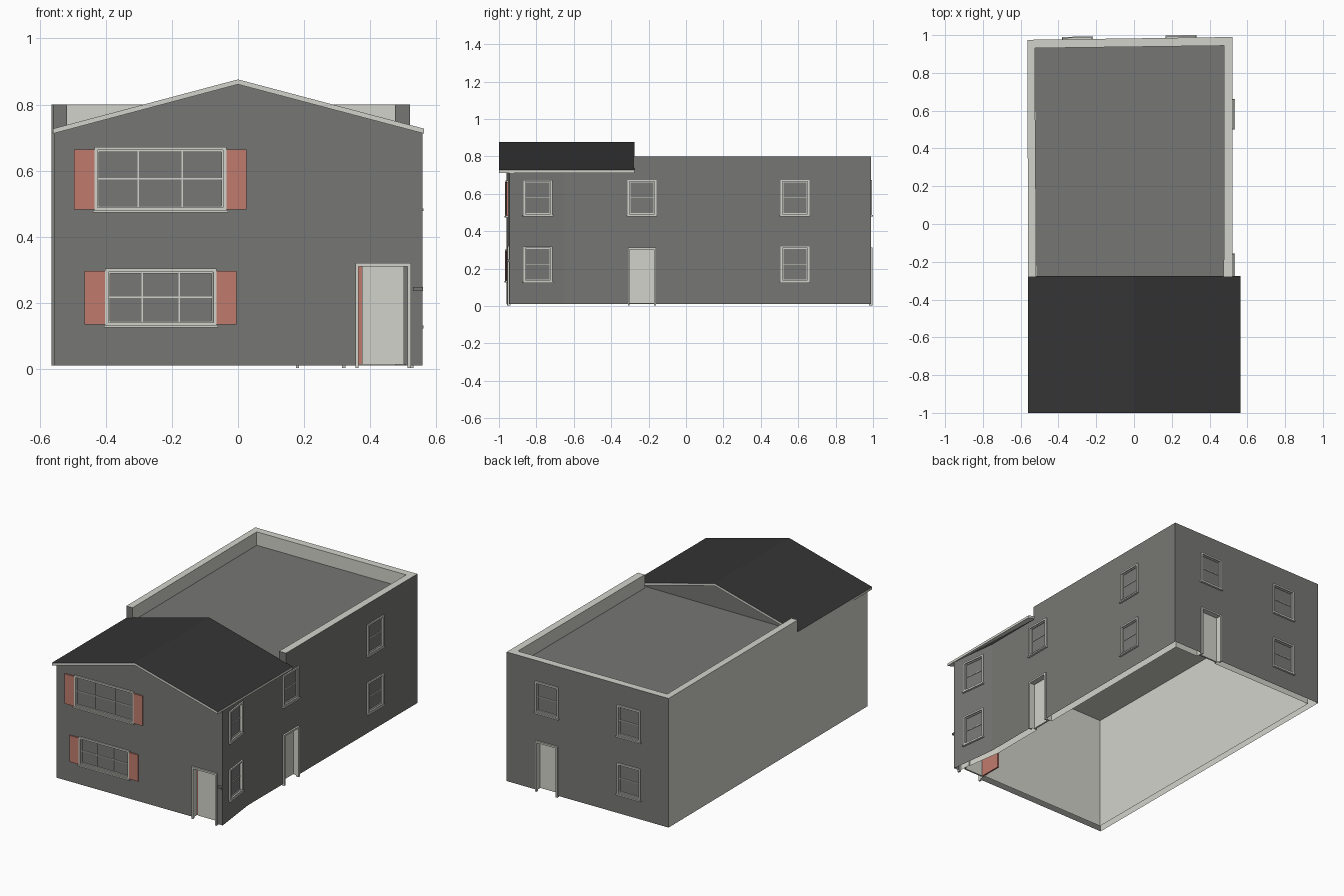
import bpy
import bmesh
from mathutils import Vector

cube = bpy.data.objects.get("Cube")
if cube:
    bpy.data.objects.remove(cube, do_unlink=True)


def material(name, rgb):
    m = bpy.data.materials.new(name)
    m.use_nodes = True
    m.diffuse_color = (*rgb, 1)
    m.node_tree.nodes["Principled BSDF"].inputs["Base Color"].default_value = (*rgb, 1)
    return m


MATS = [material("wall_grey", (0.183, 0.183, 0.173)),
        material("trim_white", (0.65, 0.65, 0.60)),
        material("roof_black", (0.035, 0.035, 0.035)),
        material("shutter_red", (0.53, 0.20, 0.155)),
        material("window_glass", (0.188, 0.188, 0.183))]
WALL, TRIM, ROOF, RED, GLASS = range(len(MATS))


def finish(name, bm):
    bmesh.ops.recalc_face_normals(bm, faces=bm.faces)
    me = bpy.data.meshes.new(name)
    bm.to_mesh(me)
    bm.free()
    for m in MATS:
        me.materials.append(m)
    ob = bpy.data.objects.new(name, me)
    bpy.context.collection.objects.link(ob)
    return ob


def loft(bm, a, b, mat):
    """Join two matching loops of points into a solid."""
    va, vb = [bm.verts.new(p) for p in a], [bm.verts.new(p) for p in b]
    n = len(va)
    faces = [bm.faces.new((va[i], va[(i + 1) % n], vb[(i + 1) % n], vb[i])) for i in range(n)]
    faces += [bm.faces.new(va), bm.faces.new(vb)]
    for f in faces:
        f.material_index = mat
    return faces


# Plan corners, anticlockwise from the front at -x
OUTER = [(-0.555, -0.96), (0.558, -0.945), (0.521, -0.65), (0.521, 0.99), (-0.565, 0.975)]
INNER = [(-0.513, -0.915), (0.512, -0.90), (0.475, -0.645), (0.477, 0.944), (-0.525, 0.931)]
FRONT, BEND, SIDE, BACK, BLANK = range(5)
BASE, EAVE, PARAPET = 0.01, 0.716, 0.80


def at_z(pts, z):
    return [(x, y, z) for x, y in pts]


def wall_box(bm, wall, u, d, z, mat):
    """Box on a wall: u is the x or y range, d the range out of the wall."""
    p, q = Vector(OUTER[wall]), Vector(OUTER[wall + 1])
    axis = 0 if wall in (FRONT, BACK) else 1
    t = (q - p).normalized()
    n = Vector((t.y, -t.x))
    foot = [p + (q - p) * ((c - p[axis]) / (q[axis] - p[axis])) for c in u]
    plan = [foot[0] + n * d[0], foot[1] + n * d[0], foot[1] + n * d[1], foot[0] + n * d[1]]
    loft(bm, at_z(plan, z[0]), at_z(plan, z[1]), mat)


def inset(r, k):
    return r[0] + k, r[1] - k


# Openings: wall, horizontal range, height range, columns
UP, LOW = (0.483, 0.675), (0.128, 0.319)
WINDOWS = [(FRONT, (-0.435, -0.035), (0.478, 0.672), 3),
           (FRONT, (-0.402, -0.065), (0.13, 0.304), 3),
           (SIDE, (-0.313, -0.159), UP, 1),
           (BACK, (0.172, 0.328), UP, 1)]
for wall, u in ((BEND, (-0.869, -0.715)), (SIDE, (0.505, 0.659)), (BACK, (-0.378, -0.222))):
    WINDOWS += [(wall, u, UP, 1), (wall, u, LOW, 1)]
DOORS = [("front", FRONT, (0.355, 0.523), 0.32), ("side", SIDE, (-0.311, -0.161), 0.312),
         ("back", BACK, (0.175, 0.325), 0.312)]
F, RECESS = 0.010, 0.012

# House walls: closed ring, one light side wall, light within
bm = bmesh.new()
loops = [[bm.verts.new(p) for p in at_z(pts, z)]
         for pts, z in ((OUTER, BASE), (OUTER, EAVE), (INNER, EAVE), (INNER, BASE))]
for k in range(4):
    a, b = loops[k], loops[(k + 1) % 4]
    for i in range(5):
        j = (i + 1) % 5
        f = bm.faces.new((a[i], a[j], b[j], b[i]))
        f.material_index = WALL if k == 0 and i != BLANK else TRIM
walls = finish("house_walls", bm)

# Cutters for the window recesses and doorways
bm = bmesh.new()
for wall, u, z, cols in WINDOWS:
    wall_box(bm, wall, inset(u, F / 2), (-RECESS, 0.05), inset(z, F / 2), TRIM)
for name, wall, u, top in DOORS:
    wall_box(bm, wall, inset(u, F - 0.001), (-0.08, 0.05), (-0.05, top - F + 0.001), TRIM)
cutter = finish("opening_cutter", bm)
cutter.hide_render = True
mod = walls.modifiers.new("openings", "BOOLEAN")
mod.operation, mod.solver, mod.object = "DIFFERENCE", "EXACT", cutter
bpy.context.view_layer.objects.active = walls
bpy.ops.object.modifier_apply(modifier=mod.name)
bpy.data.objects.remove(cutter, do_unlink=True)

# The walls are hollow and open underneath
bm = bmesh.new()
bm.from_mesh(walls.data)
under = [f for f in bm.faces if f.calc_center_median().z < BASE + 0.002]
bmesh.ops.delete(bm, geom=under, context="FACES")
bm.to_mesh(walls.data)
bm.free()

# Windows: pane, casing, sash, sill and bars
for i, (wall, u, z, cols) in enumerate(WINDOWS):
    bm = bmesh.new()
    wall_box(bm, wall, inset(u, F / 2), (-RECESS, -0.007), inset(z, F / 2), GLASS)
    mid = (z[0] + z[1]) / 2
    for k, w, depth in ((0, F, 0.008), (F, 0.005, -0.001)):
        a, b = inset(u, k), inset(z, k)
        for s in ((a[0], a[0] + w), (a[1] - w, a[1])):
            wall_box(bm, wall, s, (-RECESS, depth), b, TRIM)
        for h in ((b[0], b[0] + w), (b[1] - w, b[1])):
            wall_box(bm, wall, inset(a, w), (-RECESS, depth), h, TRIM)
    wall_box(bm, wall, inset(u, -0.004), (0, 0.013), (z[0] - 0.005, z[0] + 0.003), TRIM)
    wall_box(bm, wall, inset(u, F), (-RECESS, -0.003), (mid - 0.002, mid + 0.002), TRIM)
    for c in range(1, cols):
        s = u[0] + (u[1] - u[0]) * c / cols
        wall_box(bm, wall, (s - 0.002, s + 0.002), (-RECESS, -0.003), inset(z, F), TRIM)
    finish(f"window_{i + 1}", bm)

# Shutters beside the front windows
for level, (wall, u, z, cols) in zip(("upper", "lower"), WINDOWS[:2]):
    for side, s in (("right", (u[0] - 0.062, u[0])), ("left", (u[1], u[1] + 0.06))):
        bm = bmesh.new()
        wall_box(bm, wall, s, (-0.001, 0.008), (z[0] + 0.004, z[1] - 0.008), RED)
        finish(f"{level}_shutter_{side}", bm)

# Door frames and closed light doors
for name, wall, u, top in DOORS:
    bm = bmesh.new()
    for s in ((u[0], u[0] + F), (u[1] - F, u[1])):
        wall_box(bm, wall, s, (-0.008, 0.01), (0.002, top), TRIM)
    wall_box(bm, wall, inset(u, F), (-0.008, 0.01), (top - F, top), TRIM)
    finish(f"{name}_door_frame", bm)
    gap = F + 0.01 if name == "front" else F
    bm = bmesh.new()
    wall_box(bm, wall, inset(u, gap), (-0.035, -0.025), (0.013, top - F), TRIM)
    finish(f"{name}_door", bm)

# Red inner door swung open behind the front door, and the dark gap opposite
name, wall, u, top = DOORS[0]
bm = bmesh.new()
wall_box(bm, wall, (u[0] + F, u[0] + F + 0.01), (-0.17, -0.03), (0.013, top - F), RED)
finish("red_inner_door", bm)
bm = bmesh.new()
wall_box(bm, wall, (u[1] - F - 0.01, u[1] - F), (-0.045, -0.036), (0.013, top - F), WALL)
finish("front_door_stop", bm)

# Small box on the front wall
bm = bmesh.new()
wall_box(bm, FRONT, (0.53, 0.56), (-0.002, 0.015), (0.236, 0.248), WALL)
finish("mailbox", bm)

# Flat roof deck with a light ceiling beneath
bm = bmesh.new()
faces = loft(bm, at_z(INNER, EAVE - 0.006), at_z(INNER, EAVE + 0.002), WALL)
faces[-2].material_index = TRIM
finish("roof_deck", bm)

# Parapet round the rear part
BREAK = -0.28
out = [(0.521, BREAK), OUTER[3], OUTER[4], (-0.56, BREAK)]
inn = [(0.475, BREAK), INNER[3], INNER[4], (-0.518, BREAK)]
bm = bmesh.new()
plan = out + inn[::-1]
faces = loft(bm, at_z(plan, EAVE), at_z(plan, PARAPET), TRIM)
for k in (0, 1, 3, 7):
    faces[k].material_index = WALL
finish("parapet", bm)

# Gable under the pitched roof
bm = bmesh.new()
PEAK, SLAB = 0.876, 0.015
near = [(*OUTER[0], EAVE), (*OUTER[1], EAVE), (0, -0.952, PEAK - SLAB)]
far = [(-0.555, -0.30, EAVE), (0.525, -0.30, EAVE), (0, -0.30, PEAK - SLAB)]
loft(bm, near, far, WALL)
finish("gable", bm)

# Pitched roof: light slab with dark upper faces
bm = bmesh.new()
prof = [(-0.56, 0.727), (0, PEAK), (0.563, 0.727),
        (0.563, 0.727 - SLAB), (0, PEAK - SLAB), (-0.56, 0.727 - SLAB)]
faces = loft(bm, [(x, -1, z) for x, z in prof], [(x, -0.275, z) for x, z in prof], TRIM)
for f in faces[:2]:
    f.material_index = ROOF
finish("pitched_roof", bm)
